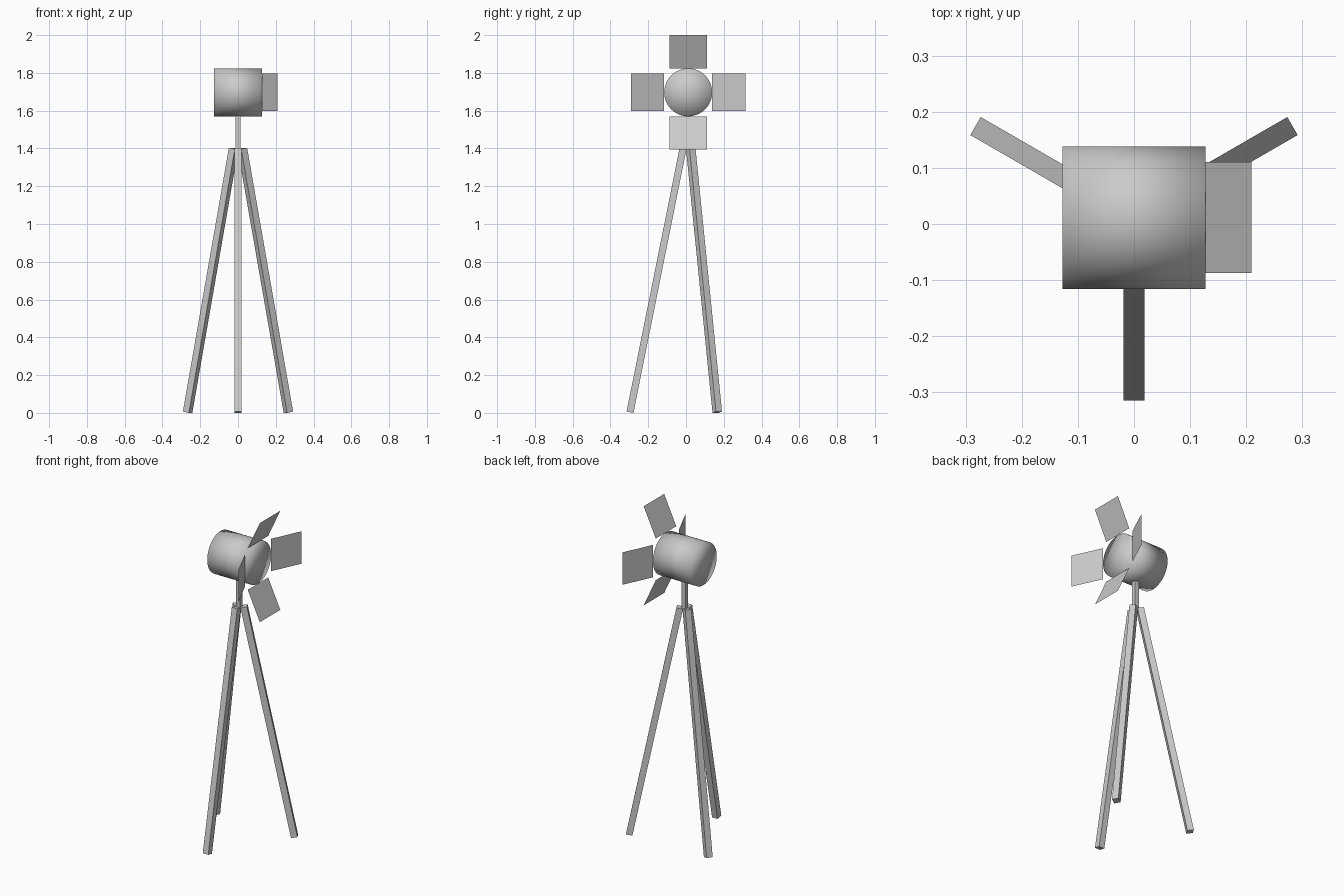
import bpy, bmesh, math
from mathutils import Matrix, Vector

if "Cube" in bpy.data.objects:
    bpy.data.objects.remove(bpy.data.objects["Cube"])

CY, HZ = 0.0115, 1.697          # common axis y, lamp head height
R, HALF = 0.127, 0.127          # lamp head radius and half length


def add_object(name, bm, smooth=False):
    mesh = bpy.data.meshes.new(name)
    bm.to_mesh(mesh)
    bm.free()
    for p in mesh.polygons:
        p.use_smooth = smooth
    ob = bpy.data.objects.new(name, mesh)
    bpy.context.collection.objects.link(ob)
    return ob


def beam(name, a, b, width, spin=0.0):
    """Square bar between two points, turned about z by spin around the stand axis."""
    a, b = Vector(a), Vector(b)
    d = b - a
    tilt = math.atan2(d.x, d.z)
    bm = bmesh.new()
    bmesh.ops.create_cube(bm, size=1, matrix=(
        Matrix.Translation((0, CY, 0)) @ Matrix.Rotation(spin, 4, 'Z')
        @ Matrix.Translation((a + b) / 2) @ Matrix.Rotation(tilt, 4, 'Y')
        @ Matrix.Diagonal((width, width, d.length, 1))))
    return add_object(name, bm)


# Lamp head: drum lying along x, softly shaded over its rims
bm = bmesh.new()
bmesh.ops.create_cone(bm, cap_ends=True, cap_tris=True, segments=48,
                      radius1=R, radius2=R, depth=2 * HALF,
                      matrix=Matrix.Translation((0, CY, HZ)) @ Matrix.Rotation(math.pi / 2, 4, 'Y'))
add_object("lamp_head", bm, smooth=True)

# Four thin barn door flaps flaring out from the front rim
for i, name in enumerate(("top", "left", "bottom", "right")):
    turn = Matrix.Translation((0, CY, HZ)) @ Matrix.Rotation(i * math.pi / 2, 4, 'X')
    bm = bmesh.new()
    corners = [(0.127, -0.099, 0.127), (0.127, 0.099, 0.127),
               (0.209, 0.099, 0.303), (0.209, -0.099, 0.303)]
    bm.faces.new([bm.verts.new(turn @ Vector(c)) for c in corners])
    add_object("barn_door_" + name, bm)

# Neck between tripod and head
beam("neck_post", (0, 0, 1.38), (0, 0, 1.60), 0.027)

# Three splayed tripod legs, 120 degrees apart
for name, deg in (("front_leg", -90), ("back_right_leg", 30), ("back_left_leg", 150)):
    beam(name, (0.308, 0, 0.0036), (0.027, 0, 1.40), 0.037, math.radians(deg))
